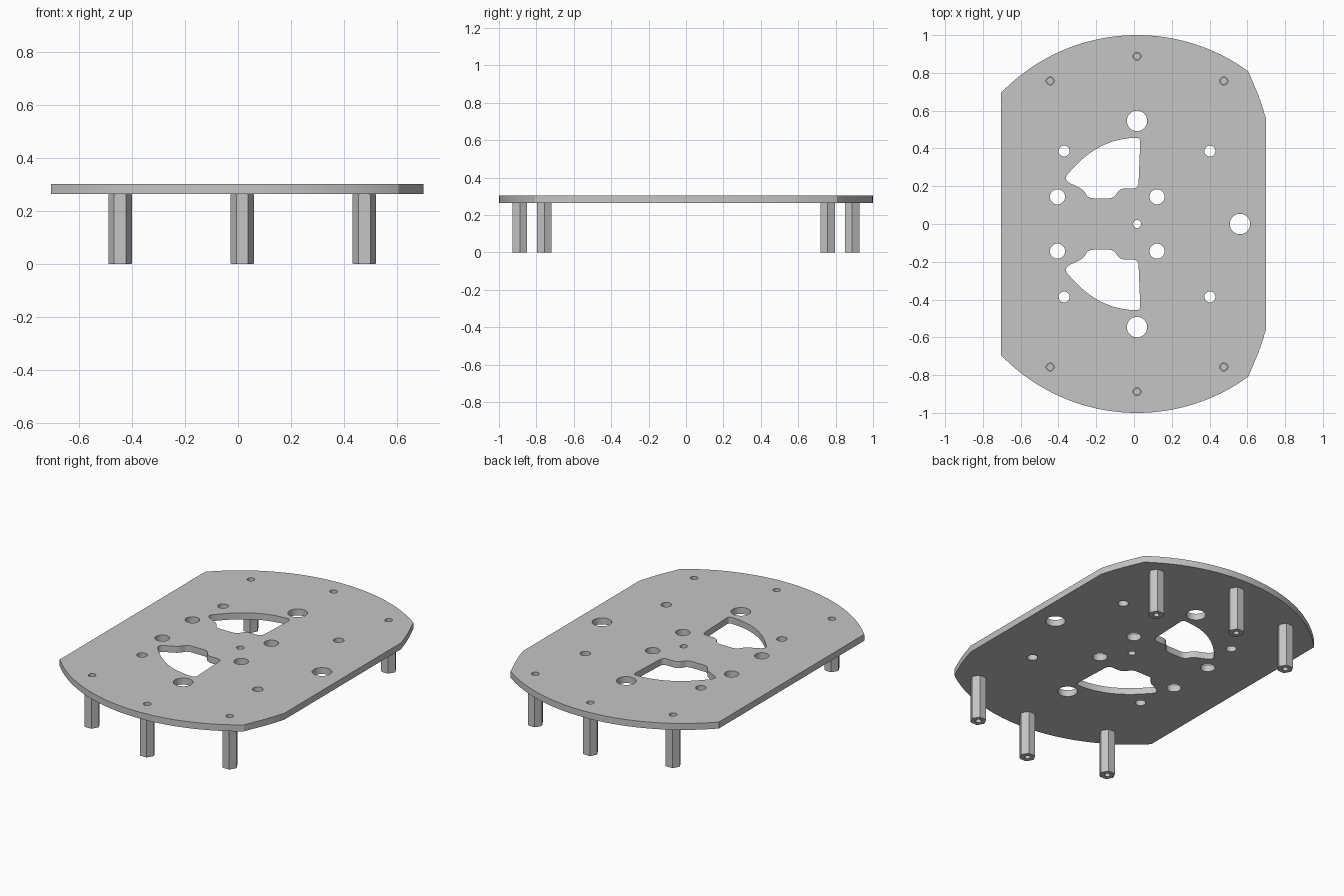
import bpy, bmesh, math
from mathutils import Vector

if "Cube" in bpy.data.objects:
    bpy.data.objects.remove(bpy.data.objects["Cube"])

BOTTOM, TOP = 0.264, 0.303      # plate faces
CX = 0.016                      # axis of the curved ends
HEX_R = 0.045

gray = bpy.data.materials.new("light gray metal")
gray.use_nodes = True
gray.diffuse_color = (0.56, 0.56, 0.56, 1)
gray.node_tree.nodes["Principled BSDF"].inputs["Base Color"].default_value = gray.diffuse_color


def circle(x, y, r, n=40):
    return [(x + r * math.cos(math.tau * i / n), y + r * math.sin(math.tau * i / n)) for i in range(n)]


def mirror_y(points):
    return [(x, -y) for x, y in points]


def round_corners(corners, steps=6):
    """Replace each (x, y, cut) corner by a smooth bend that starts 'cut' away from it."""
    out = []
    for i, (x, y, cut) in enumerate(corners):
        p = Vector((x, y))
        a, b = (Vector(corners[j % len(corners)][:2]) - p for j in (i - 1, i + 1))
        a = p + a.normalized() * min(cut, a.length * 0.49)
        b = p + b.normalized() * min(cut, b.length * 0.49)
        for k in range(steps + 1):
            t = k / steps
            out.append(tuple(a * (1 - t) ** 2 + p * 2 * t * (1 - t) + b * t ** 2))
    return out


# Plate outline: curved ends, straight sides, two clipped corners
start, end = math.acos(0.589), math.acos(-0.721)
half = [(0.70, 0.555), (0.679, 0.623), (0.655, 0.69)]
half += [(CX + math.cos(a), math.sin(a)) for a in
         (start + (end - start) * i / 48 for i in range(49))]
outline = half + mirror_y(half)[::-1]

# Rounded windows
window = round_corners([
    (0.034, 0.458, 0.025), (0.023, 0.188, 0.03), (-0.078, 0.188, 0.035),
    (-0.105, 0.136, 0.03), (-0.243, 0.136, 0.03), (-0.266, 0.181, 0.025),
    (-0.378, 0.235, 0.045), (-0.288, 0.333, 0.05), (-0.21, 0.394, 0.05),
    (-0.13, 0.433, 0.05), (-0.05, 0.453, 0.05)])

# Holes: those listed with y > 0 are mirrored
post_spots = [(CX, 0.888), (-0.444, 0.757), (0.476, 0.757)]
holes = [(CX, 0.546, 0.054), (-0.37, 0.386, 0.029), (0.402, 0.386, 0.029),
         (-0.405, 0.144, 0.04), (0.122, 0.144, 0.04)]
holes += [(x, y, 0.021) for x, y in post_spots]
loops = [outline, window, mirror_y(window), circle(CX, 0, 0.021), circle(0.561, 0, 0.054)]
for x, y, r in holes:
    loops += [circle(x, y, r), circle(x, -y, r)]

curve = bpy.data.curves.new("plate", "CURVE")
curve.dimensions = "2D"
curve.fill_mode = "BOTH"
curve.extrude = (TOP - BOTTOM) / 2
for loop in loops:
    spline = curve.splines.new("POLY")
    spline.points.add(len(loop) - 1)
    for point, (x, y) in zip(spline.points, loop):
        point.co = (x, y, 0, 1)
    spline.use_cyclic_u = True
outline_object = bpy.data.objects.new("plate_outline", curve)
bpy.context.collection.objects.link(outline_object)
bpy.context.view_layer.update()
graph = bpy.context.evaluated_depsgraph_get()
mesh = bpy.data.meshes.new_from_object(outline_object.evaluated_get(graph))
bpy.data.objects.remove(outline_object)

bm = bmesh.new()
bm.from_mesh(mesh)
bmesh.ops.remove_doubles(bm, verts=bm.verts, dist=0.00005)
bmesh.ops.translate(bm, verts=bm.verts, vec=(0, 0, (TOP + BOTTOM) / 2))
bmesh.ops.recalc_face_normals(bm, faces=bm.faces)
bm.to_mesh(mesh)
bm.free()
mesh.materials.clear()
mesh.materials.append(gray)
plate = bpy.data.objects.new("plate", mesh)
bpy.context.collection.objects.link(plate)


def hex_post_mesh():
    """Hexagonal spacer with chamfered corners and a blind bore in each end."""
    bm = bmesh.new()
    bore, depth = 0.016, 0.09

    def ring(r, z, n=6):
        return [bm.verts.new((x, y, z)) for x, y in circle(0, 0, r, n)]

    def chamfered_ring(z):
        # each corner is trimmed to two points
        pts = circle(0, 0, HEX_R, 6)
        out = []
        for i in range(6):
            p, a, b = (Vector(pts[j % 6]) for j in (i, i - 1, i + 1))
            out += [bm.verts.new((*p.lerp(q, 0.12), z)) for q in (a, b)]
        return out

    bodies = {}
    for z, inward in ((0, 1), (BOTTOM, -1)):
        cap, body = chamfered_ring(z), ring(HEX_R, z + inward * 0.005)
        bodies[z] = body
        for i in range(6):
            bm.faces.new((cap[2 * i], cap[2 * i + 1], body[i]))
            bm.faces.new((cap[2 * i + 1], cap[(2 * i + 2) % 12], body[(i + 1) % 6], body[i]))
        rim, floor = ring(bore, z, 24), ring(bore, z + inward * depth, 24)
        for i in range(24):
            j = (i + 1) % 24
            bm.faces.new((rim[i], rim[j], floor[j], floor[i]))
        bm.faces.new(floor)
        edges = [bm.edges.get((r[i], r[(i + 1) % len(r)])) or
                 bm.edges.new((r[i], r[(i + 1) % len(r)]))
                 for r in (cap, rim) for i in range(len(r))]
        bmesh.ops.triangle_fill(bm, edges=edges, use_beauty=True)
    low, high = bodies[0], bodies[BOTTOM]
    for i in range(6):
        j = (i + 1) % 6
        bm.faces.new((low[i], low[j], high[j], high[i]))
    bmesh.ops.recalc_face_normals(bm, faces=bm.faces)
    data = bpy.data.meshes.new("hex_post")
    bm.to_mesh(data)
    bm.free()
    data.materials.append(gray)
    return data


# Six posts under the plate
post_mesh = hex_post_mesh()
for side, sign in (("back", 1), ("front", -1)):
    for name, (x, y) in zip(("middle", "right", "left"), post_spots):
        post = bpy.data.objects.new(f"{side}_{name}_post", post_mesh)
        post.location = (x, y * sign, 0)
        bpy.context.collection.objects.link(post)

# Smooth hole walls and curved ends, sharp edges kept
for o in bpy.context.selected_objects:
    o.select_set(False)
plate.select_set(True)
bpy.context.view_layer.objects.active = plate
bpy.ops.object.shade_smooth_by_angle(angle=math.radians(20))
